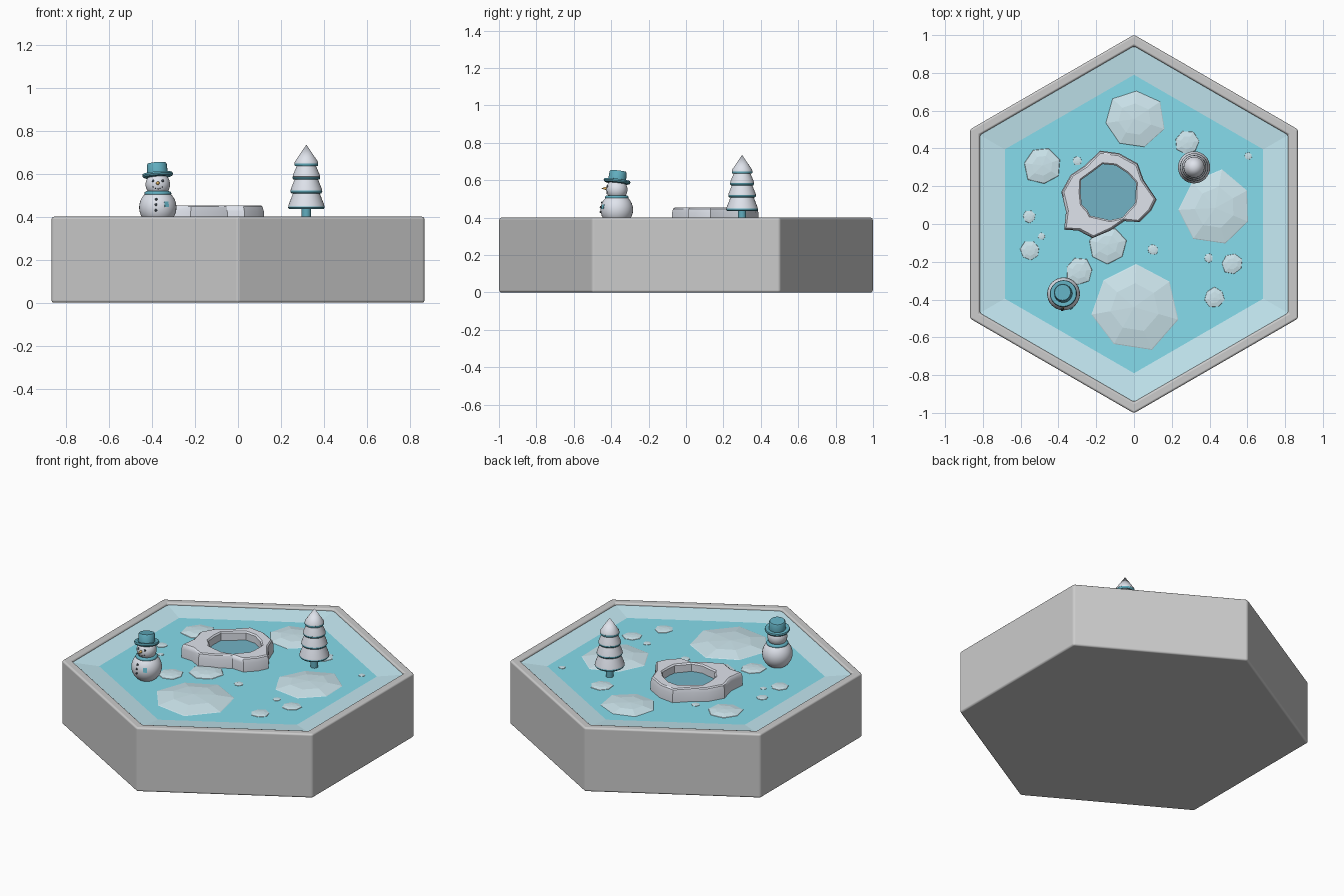
import bpy, bmesh, random
from math import sin, cos, pi, tau, atan2, hypot
from mathutils import Vector

if "Cube" in bpy.data.objects:
    bpy.data.objects.remove(bpy.data.objects["Cube"])

random.seed(4)


def mat(name, r, g, b):
    m = bpy.data.materials.new(name)
    m.diffuse_color = (r, g, b, 1)
    m.use_nodes = True
    m.node_tree.nodes["Principled BSDF"].inputs["Base Color"].default_value = m.diffuse_color
    return m


ICE = mat("ice", 0.24, 0.72, 0.84)
EDGE = mat("pale_ice", 0.56, 0.82, 0.90)
FROST = mat("frost", 0.62, 0.80, 0.86)
SNOW = mat("snow", 0.74, 0.77, 0.84)
TEAL = mat("teal", 0.12, 0.42, 0.52)
WATER = mat("water", 0.17, 0.45, 0.56)
COAL = mat("coal", 0.05, 0.07, 0.09)
ORANGE = mat("orange", 0.75, 0.45, 0.12)


def loft(name, rings, material=None, caps=(True, True), close=False, smooth=None, loc=(0, 0, 0), rot=(0, 0, 0)):
    """Skin a stack of equal-length point rings."""
    bm = bmesh.new()
    vs = [[bm.verts.new(p) for p in ring] for ring in rings]
    n = len(vs[0])
    pairs = list(zip(vs, vs[1:])) + ([(vs[-1], vs[0])] if close else [])
    for a, b in pairs:
        for i in range(n):
            j = (i + 1) % n
            bm.faces.new((a[i], a[j], b[j], b[i]))
    if caps[0]:
        bm.faces.new(vs[0][::-1])
    if caps[1]:
        bm.faces.new(vs[-1])
    bmesh.ops.remove_doubles(bm, verts=bm.verts[:], dist=1e-5)
    bmesh.ops.recalc_face_normals(bm, faces=bm.faces[:])
    me = bpy.data.meshes.new(name)
    bm.to_mesh(me)
    bm.free()
    ob = bpy.data.objects.new(name, me)
    bpy.context.collection.objects.link(ob)
    ob.location, ob.rotation_euler = loc, rot
    if material:
        me.materials.append(material)
    if smooth:
        bpy.ops.object.select_all(action='DESELECT')
        ob.select_set(True)
        bpy.context.view_layer.objects.active = ob
        bpy.ops.object.shade_smooth_by_angle(angle=smooth)
    return ob


def circle(r, z, n=32, start=0.0):
    return [(r * cos(start + tau * i / n), r * sin(start + tau * i / n), z) for i in range(n)]


def hexagon(r, z):
    return circle(r, z, 6, pi / 2)


def lathe(name, profile, material, loc, rot=(0, 0, 0), n=32):
    r0, r1 = profile[0][0], profile[-1][0]
    return loft(name, [circle(max(r, 1e-7), z, n) for r, z in profile], material,
                (r0 > 0, r1 > 0), False, 0.7, loc, rot)


def ball(name, r, material, loc, n=32):
    k = n // 2
    prof = [(r * sin(pi * i / k) if 0 < i < k else 0, -r * cos(pi * i / k)) for i in range(k + 1)]
    return lathe(name, prof, material, loc, n=n)


# hexagonal tray with a softly bevelled rim
base = loft("tray", [hexagon(1.002, 0), hexagon(1.002, 0.4), hexagon(0.942, 0.4), hexagon(0.942, 0.355)])
base.data.shade_smooth()
bev = base.modifiers.new("soft_edges", 'BEVEL')
bev.width, bev.segments, bev.harden_normals = 0.012, 3, True

# frozen pond: flat centre and sloping bank
G = 0.37
loft("ice_surface", [hexagon(0.79, 0.358), hexagon(0.79, G)], ICE)
loft("ice_bank", [hexagon(0.79, G), hexagon(0.946, 0.388)], EDGE, (False, False))

# low faceted frost mounds
mounds = [(0, .555, .165), (-.485, .31, .105), (-.30, .335, .025), (.28, .43, .068), (.605, .36, .02),
          (.43, .085, .205), (-.555, .04, .035), (-.49, -.065, .02), (-.55, -.14, .055), (-.14, -.11, .1),
          (-.29, -.25, .073), (.1, -.135, .03), (.395, -.18, .025), (.52, -.21, .06), (.425, -.39, .055),
          (0, -.44, .24)]
for k, (x, y, r) in enumerate(mounds):
    a0 = random.uniform(0, tau)
    wob = [random.uniform(0.9, 1.05) for _ in range(7)]
    rings = [[(p[0] * w, p[1] * w, p[2]) for p, w in zip(circle(r * f, z, 7, a0), wob)]
             for f, z in ((1, 0), (0.97, 0.003), (0.55, 0.003 + 0.075 * r), (1e-7, 0.003 + 0.1 * r))]
    loft(f"frost_mound_{k + 1}", rings, FROST, (True, False), loc=(x, y, G - 0.001))

# irregular snow ring around the fishing hole
C = Vector((-.135, .165))
outer = [(.12, .13), (.05, .235), (.02, .32), (-.08, .375), (-.18, .388), (-.26, .31), (-.335, .26), (-.385, .17),
         (-.36, .065), (-.37, -.03), (-.295, -.035), (-.22, -.075), (-.125, -.035), (-.05, .015), (.03, .01),
         (.09, .07)]
inner_r = [.145, .155, .145, .15, .155, .14, .16, .148, .155, .145, .155, .14, .145, .15, .14, .15]
dirs = [(Vector(p) - C) for p in outer]


def lip(inner, f, z):
    pts = []
    for d, r in zip(dirs, inner_r):
        u = d.normalized()
        q = C + (u * (r + f) if inner else d + u * f)
        pts.append((q.x, q.y, z))
    return pts


loft("hole_snow_ring", [lip(False, 0, G - .005), lip(False, 0, .425), lip(False, -.006, .447), lip(False, -.014, .453),
                        lip(True, .008, .453), lip(True, 0, .445), lip(True, 0, G - .005)],
     SNOW, (False, False), close=True, smooth=0.6)
loft("hole_water", [lip(True, .006, .385), lip(True, .006, .4)], WATER)

# pine: trunk and four snow-capped tiers over teal lips
TX, TY = .318, .30
lathe("tree_trunk", [(.022, G - .003), (.022, .46)], TEAL, (TX, TY, 0), n=20)
tiers = [(.442, .086, .535, .052), (.516, .075, .60, .044), (.58, .065, .662, .034), (.642, .056, .735, 0)]
for k, (z, r, zt, rt) in enumerate(tiers):
    lathe(f"tree_lip_{k + 1}", [(r * .6, z - .005), (r * .93, z - .007), (r * .99, z), (r * .95, z + .012)],
          TEAL, (TX, TY, 0))
    lathe(f"tree_snow_{k + 1}", [(r * .9, z + .003), (r * .98, z + .006), (r * .96, z + .014), (rt, zt)],
          SNOW, (TX, TY, 0))

# snow figure: body and head
SX, SY = -.373, -.37
BZ, BR, HZ, HR = .443, .087, .55, .057
ball("figure_body", BR, SNOW, (SX, SY, BZ))
ball("figure_head", HR, SNOW, (SX, SY, HZ))

# scarf and hanging tail
scarf = [(.05 + .013 * cos(t), .508 + .011 * sin(t)) for t in [tau * i / 12 for i in range(12)]]
loft("scarf", [circle(r, z) for r, z in scarf], TEAL, (False, False), True, 1.0, (SX, SY, 0))
tail = [(-.058, .508), (-.07, .49), (-.083, .468), (-.091, .445)]
loft("scarf_tail", [[(-.011, y, z), (.011, y, z), (.011, y + .015, z), (-.011, y + .015, z)] for y, z in tail],
     TEAL, loc=(SX, SY, 0), rot=(0, 0, .5))

# tilted hat
hat = [(0, 0), (.058, -.002), (.068, .002), (.072, .01), (.069, .018), (.06, .019), (.048, .016),
       (.046, .06), (.042, .065), (0, .065)]
lathe("hat", hat, TEAL, (SX, SY, .585), (-.12, -.08, 0))


def on_sphere(z0, r, az, el):
    return (SX + r * sin(az) * cos(el), SY - r * cos(az) * cos(el), z0 + r * sin(el))


# eyes, smile, buttons and nose
for s in (-1, 1):
    ball("eye", .006, COAL, on_sphere(HZ, HR, .42 * s, .3), 12)
for i in range(-2, 3):
    ball("smile_dot", .003, COAL, on_sphere(HZ, HR, .2 * i, -.38 + .04 * i * i), 8)
for el in (.45, .15, -.15):
    ball("button", .006, COAL, on_sphere(BZ, BR, -.1, el), 12)
lathe("nose", [(.009, 0), (.007, .012), (0, .034)], ORANGE, (SX, SY - HR + .006, HZ + .006), (pi / 2, 0, 0), n=12)
